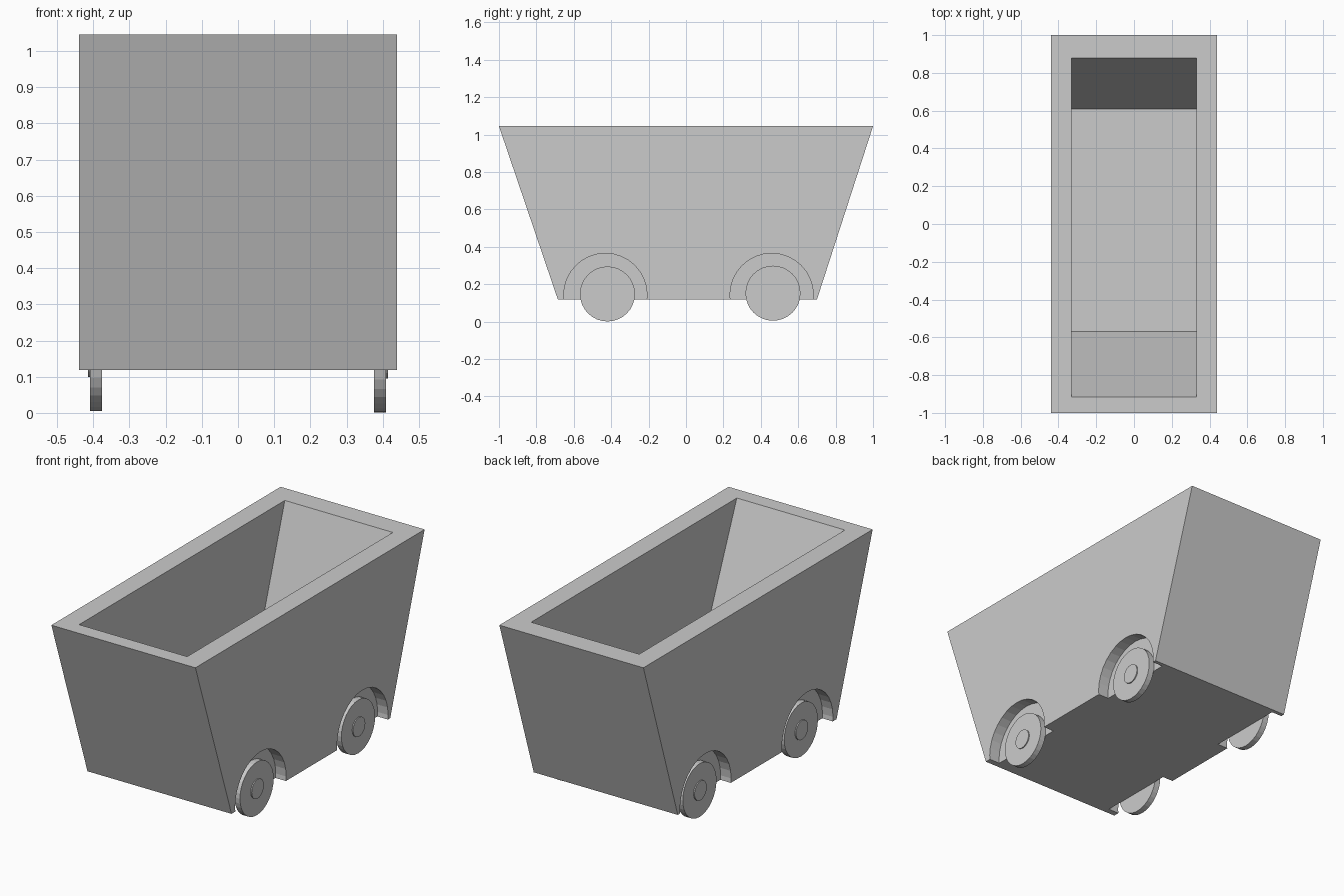
import bpy
import bmesh
import math
from mathutils import Matrix

cube = bpy.data.objects.get("Cube")
if cube:
    bpy.data.objects.remove(cube, do_unlink=True)

grey = bpy.data.materials.new("plain_grey")
grey.use_nodes = True
GREY = (0.6, 0.6, 0.6, 1)
grey.diffuse_color = GREY
grey.node_tree.nodes["Principled BSDF"].inputs["Base Color"].default_value = GREY


def finish(name, bm):
    bmesh.ops.recalc_face_normals(bm, faces=bm.faces)
    mesh = bpy.data.meshes.new(name)
    bm.to_mesh(mesh)
    bm.free()
    mesh.materials.append(grey)
    obj = bpy.data.objects.new(name, mesh)
    bpy.context.scene.collection.objects.link(obj)
    return obj


def prism(name, profile, half_width):
    """Extrude a (y, z) profile symmetrically across x."""
    bm = bmesh.new()
    face = bm.faces.new([bm.verts.new((-half_width, y, z)) for y, z in profile])
    out = bmesh.ops.extrude_face_region(bm, geom=[face])
    verts = [v for v in out["geom"] if isinstance(v, bmesh.types.BMVert)]
    bmesh.ops.translate(bm, verts=verts, vec=(2 * half_width, 0, 0))
    return finish(name, bm)


def add_disc(bm, radius, x0, x1, y, z, sides=32):
    """Add a cylinder along x, from x0 to x1."""
    place = Matrix.Translation(((x0 + x1) / 2, y, z)) @ Matrix.Rotation(math.pi / 2, 4, "Y")
    bmesh.ops.create_cone(bm, cap_ends=True, segments=sides, radius1=radius,
                          radius2=radius, depth=abs(x1 - x0), matrix=place)


def cut(target, cutter):
    mod = target.modifiers.new("cut_" + cutter.name, "BOOLEAN")
    mod.operation = "DIFFERENCE"
    mod.solver = "EXACT"
    mod.object = cutter
    cutter.hide_render = True
    cutter.hide_set(True)


# Tapered tub with an open hopper
TOP, BOTTOM, FLOOR = 1.045, 0.118, 0.22
tub = prism("tub", [(-1, TOP), (-0.685, BOTTOM), (0.70, BOTTOM), (1, TOP)], 0.44)
slope_f, slope_b = 0.345 / (TOP - FLOOR), 0.27 / (TOP - FLOOR)
RISE = 0.1
hopper = prism("hopper_cutter", [
    (-0.915 - slope_f * RISE, TOP + RISE), (-0.57, FLOOR),
    (0.61, FLOOR), (0.88 + slope_b * RISE, TOP + RISE)], 0.33)
cut(tub, hopper)

# Wheel wells, wheels and hubs
WELL = 0.376
for end, well_y, wheel_y, lift in (("front", -0.431, -0.42, 0), ("rear", 0.458, 0.465, 0.004)):
    for side, s, drop in (("left", 1, 0.004), ("right", -1, 0)):
        bm = bmesh.new()
        add_disc(bm, 0.223, s * WELL, s * 0.6, well_y, 0.142)
        cut(tub, finish(f"{end}_{side}_well_cutter", bm))

        z = 0.152 + lift - drop
        bm = bmesh.new()
        add_disc(bm, 0.147, s * WELL, s * 0.409, wheel_y, z)
        finish(f"{end}_{side}_wheel", bm)
        bm = bmesh.new()
        add_disc(bm, 0.053, s * 0.40, s * 0.415, wheel_y, z)
        finish(f"{end}_{side}_hub", bm)
